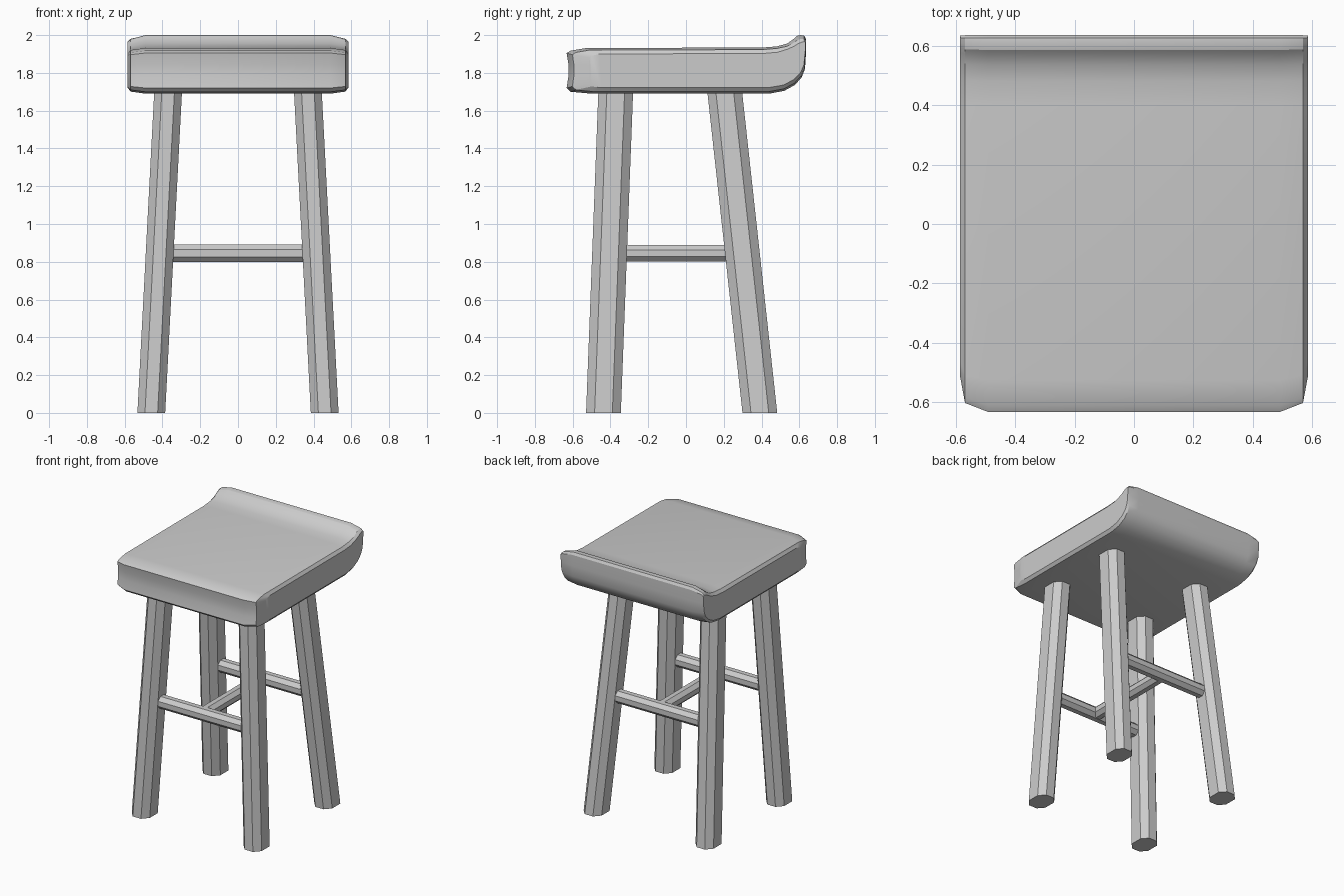
import bpy, math
from mathutils import Vector

if "Cube" in bpy.data.objects:
    bpy.data.objects.remove(bpy.data.objects["Cube"])

wood = bpy.data.materials.new("plain grey")
wood.diffuse_color = (0.6, 0.6, 0.6, 1)
wood.use_nodes = True
wood.node_tree.nodes["Principled BSDF"].inputs["Base Color"].default_value = wood.diffuse_color


def make(name, verts, faces, smooth=None):
    me = bpy.data.meshes.new(name)
    me.from_pydata(verts, [], faces)
    me.materials.append(wood)
    ob = bpy.data.objects.new(name, me)
    bpy.context.collection.objects.link(ob)
    bpy.ops.object.select_all(action='DESELECT')
    ob.select_set(True)
    bpy.context.view_layer.objects.active = ob
    bpy.ops.object.mode_set(mode='EDIT')
    bpy.ops.mesh.select_all(action='SELECT')
    bpy.ops.mesh.normals_make_consistent(inside=False)
    bpy.ops.object.mode_set(mode='OBJECT')
    if smooth:
        bpy.ops.object.shade_smooth_by_angle(angle=math.radians(smooth))
    return ob


def loft(rings):
    """Side quads joining equal closed rings."""
    n = len(rings[0])
    return [(a * n + i, a * n + (i + 1) % n, (a + 1) * n + (i + 1) % n, (a + 1) * n + i)
            for a in range(len(rings) - 1) for i in range(n)]


def prism(name, bottom, top):
    n = len(bottom)
    faces = loft([bottom, top]) + [tuple(range(n)), tuple(range(n, 2 * n))]
    return make(name, bottom + top, faces)


# Seat: side profile as (y, z) pairs of upper and lower points, front to back lip
stations = [((-.622, 1.845), (-.622, 1.785)), ((-.632, 1.905), (-.632, 1.72)),
            ((-.61, 1.918), (-.61, 1.70)), ((-.525, 1.932), (-.50, 1.69)),
            ((.40, 1.934), (.44, 1.69)), ((.48, 1.94), (.52, 1.705)),
            ((.535, 1.955), (.575, 1.735)), ((.57, 1.98), (.612, 1.775)),
            ((.585, 1.995), (.63, 1.82)), ((.605, 2.0), (.635, 1.90)),
            ((.625, 1.998), (.635, 1.98))]


def section(x, pinch, front, lip):
    def move(p, q):
        y = p[0] + (q[0] - p[0]) * pinch
        z = p[1] + (q[1] - p[1]) * pinch
        y += front * max(0, (-.4 - y) / .23)      # rounded front corners
        z -= lip * max(0, z - 1.93)               # lip drops at the ends
        return (x, y, z)
    return [move(t, b) for t, b in stations] + [move(b, t) for t, b in reversed(stations)]


ends = [(.585, .13, .12, .45), (.568, .045, .03, .25), (.49, 0, 0, 0)]
rings = [section(-x, *r) for x, *r in ends] + [section(x, *r) for x, *r in reversed(ends)]
n = len(rings[0])
faces = loft(rings)
for base in (0, 5 * n):                           # end caps as strips of quads
    faces += [(base + i, base + i + 1, base + n - 2 - i, base + n - 1 - i)
              for i in range(len(stations) - 1)]
make("seat", [v for r in rings for v in r], faces, 25)


# Legs: chamfered rectangular section, splayed outwards
def leg_ring(cx, cy, z):
    w, d, a, b = .0735, .092, .04, .045
    pts = [(w, b - d), (w, d - b), (w - a, d), (a - w, d),
           (-w, d - b), (-w, b - d), (a - w, -d), (w - a, -d)]
    return [(cx + x, cy + y, z) for x, y in pts]


for side, sx in (("left", -1), ("right", 1)):
    for name, y0, y1 in (("front", -.437, -.372), ("back", .391, .205)):
        prism(f"{name}_{side}_leg", leg_ring(sx * .459, y0, 0), leg_ring(sx * .37, y1, 1.70))


# Stretchers: octagonal rungs forming an H
def rung(name, a, b, r=.049):
    a, b = Vector(a), Vector(b)
    q = (b - a).to_track_quat('Z', 'Y')
    circle = [q @ Vector((r * math.cos(t), r * math.sin(t), 0))
              for t in [math.pi / 8 + i * math.pi / 4 for i in range(8)]]
    prism(name, [a + c for c in circle], [b + c for c in circle])


rung("front_stretcher", (-.40, -.405, .845), (.40, -.405, .845))
rung("back_stretcher", (-.40, .298, .845), (.40, .298, .845))
rung("middle_stretcher", (0, -.405, .845), (0, .298, .845), .047)
